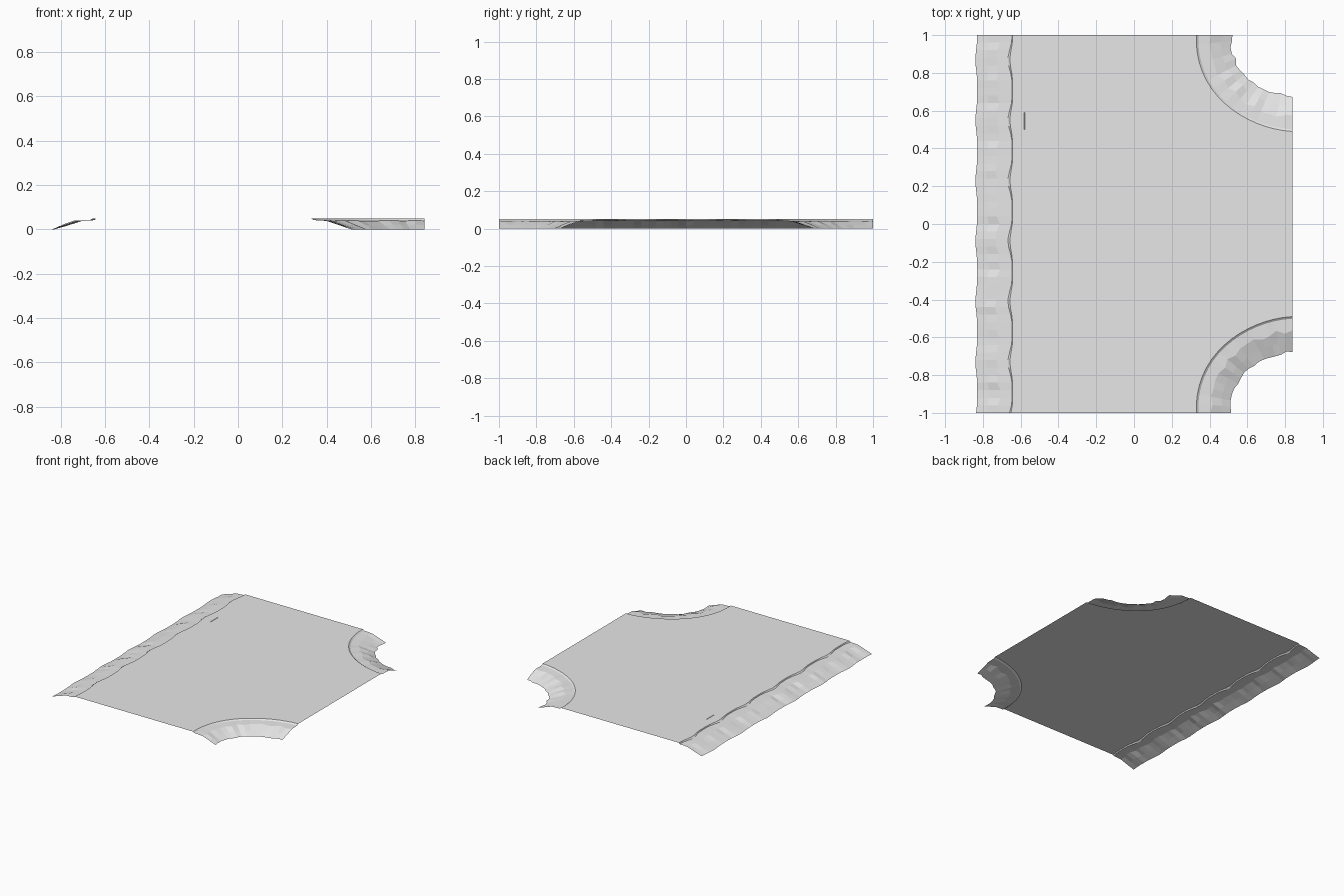
import bpy, bmesh, math, random
from mathutils import Vector

random.seed(4)
if "Cube" in bpy.data.objects:
    bpy.data.objects.remove(bpy.data.objects["Cube"], do_unlink=True)

# Single colour
GREY = (0.8, 0.8, 0.8, 1)
mat = bpy.data.materials.new("pale grey")
mat.use_nodes = True
mat.diffuse_color = GREY
mat.node_tree.nodes["Principled BSDF"].inputs["Base Color"].default_value = GREY

HALF_X, HALF_Y, TOP, RIM = 0.84, 1.0, 0.05, 0.042


def make_object(name, faces):
    """Open sheet from lists of points, all faces turned upwards."""
    bm = bmesh.new()
    for pts in faces:
        bm.faces.new([bm.verts.new(p) for p in pts])
    bmesh.ops.remove_doubles(bm, verts=bm.verts, dist=1e-5)
    bm.normal_update()
    for f in bm.faces:
        if f.normal.z < 0:
            f.normal_flip()
    mesh = bpy.data.meshes.new(name)
    bm.to_mesh(mesh)
    bm.free()
    mesh.materials.append(mat)
    obj = bpy.data.objects.new(name, mesh)
    bpy.context.collection.objects.link(obj)
    return obj


def bank(name, rows):
    """Join cross-sections into a strip of quads."""
    faces = []
    for a, b in zip(rows, rows[1:]):
        for i in range(len(a) - 1):
            faces.append([a[i], a[i + 1], b[i + 1], b[i]])
    make_object(name, faces)


def profile(wave, lip):
    """Distance out from the rim and height: lip, ledge, slope, foot."""
    jitter = random.uniform(-0.012, 0.012)
    return [(0, TOP), (lip, RIM),
            (0.075 + jitter, RIM - 0.003 + jitter * 0.1),
            (0.13 + jitter * 0.5, 0.02 + jitter * 0.2),
            (0.188 + wave, 0)]


# Straight left-hand bank with a wavy rim
left_rows = []
STEPS = 50
for i in range(STEPS + 1):
    y = HALF_Y - 2 * HALF_Y * i / STEPS
    wave = (0.5 + 0.5 * math.cos(math.tau * (y - 0.87) / 0.32)) ** 2
    rim_x = -0.642 - 0.015 * wave
    left_rows.append([Vector((rim_x - d, y, z))
                      for d, z in profile(-0.005 * wave, 0.003 + 0.008 * wave)])
bank("edge_bank", left_rows)


# Quarter-round banks at the two corners on the other side
def corner_rows(side):
    rows, steps = [], 16
    for i in range(steps + 1):
        t = math.pi / 2 * i / steps
        wave = math.sin(4 * t) * 0.006
        rim_r = 0.51 + wave
        rows.append([Vector((HALF_X - math.cos(t) * (rim_r - d),
                             side * (HALF_Y - math.sin(t) * (rim_r - d)), z))
                     for d, z in profile(random.uniform(-0.012, 0.004), 0.011)])
    return rows


front_rows, back_rows = corner_rows(-1), corner_rows(1)
bank("front_corner_bank", front_rows)
bank("back_corner_bank", back_rows)

# Flat top filling the space between the rims
outline = [r[0] for r in left_rows + front_rows + back_rows[::-1]]
make_object("flat_top", [outline])

# Small raised crease near the wavy rim
crease_x, y0, y1 = -0.58, 0.5, 0.59
ridge = [(crease_x - 0.002, TOP), (crease_x, TOP + 0.002), (crease_x + 0.002, TOP)]
bank("surface_crease", [[Vector((x, y, z)) for x, z in ridge] for y in (y0, y1)])
